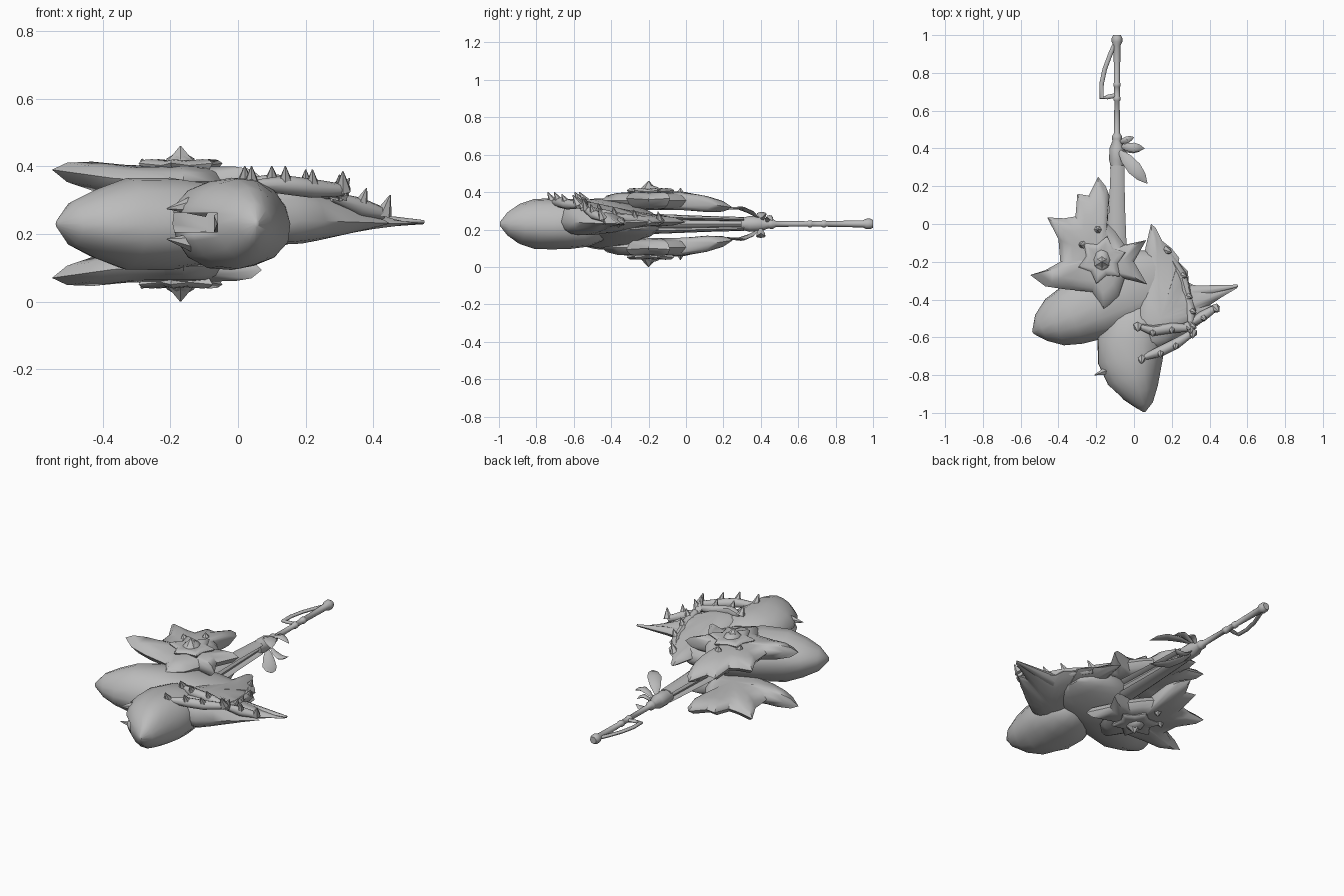
import bpy, bmesh, math
from mathutils import Vector

if "Cube" in bpy.data.objects:
    bpy.data.objects.remove(bpy.data.objects["Cube"])

MID = 0.23  # height of the mirror plane
grey = bpy.data.materials.new("plain_grey")
grey.diffuse_color = (0.5, 0.5, 0.5, 1)
grey.use_nodes = True
grey.node_tree.nodes["Principled BSDF"].inputs["Base Color"].default_value = grey.diffuse_color


def clamp(v, lo, hi):
    return max(lo, min(hi, v))


def finish(name, bm, angle=45):
    bmesh.ops.recalc_face_normals(bm, faces=bm.faces)
    me = bpy.data.meshes.new(name)
    bm.to_mesh(me)
    bm.free()
    ob = bpy.data.objects.new(name, me)
    bpy.context.collection.objects.link(ob)
    me.materials.append(grey)
    bpy.ops.object.select_all(action='DESELECT')
    bpy.context.view_layer.objects.active = ob
    ob.select_set(True)
    bpy.ops.object.shade_smooth_by_angle(angle=math.radians(angle))
    return ob


def loft(name, rings, sides=12, wobble=0.0):
    """Skin elliptical rings; each ring is (x, y, z, half width, half height)."""
    bm = bmesh.new()
    pts = [Vector(r[:3]) for r in rings]
    loops = []
    for i, r in enumerate(rings):
        d = (pts[min(i + 1, len(pts) - 1)] - pts[max(i - 1, 0)]).normalized()
        side = d.cross(Vector((0, 0, 1))).normalized()
        up = side.cross(d)
        loop = []
        for k in range(sides):
            a = math.tau * k / sides
            w = 1 + wobble * math.cos(4 * a + i * 0.5)
            loop.append(bm.verts.new(pts[i] + side * r[3] * w * math.cos(a) + up * r[4] * w * math.sin(a)))
        loops.append(loop)
    for a, b in zip(loops, loops[1:]):
        for k in range(sides):
            j = (k + 1) % sides
            bm.faces.new((a[k], a[j], b[j], b[k]))
    bm.faces.new(loops[0])
    bm.faces.new(loops[-1])
    return finish(name, bm)


def domed_plate(name, outline, center, height, outer, inner, flip=1, scale=lambda x, y: 1):
    """Sharp-edged plate that swells towards its centre, by its own amount on each side."""
    bm = bmesh.new()
    c = Vector(center)

    def ring(f, t):
        out = []
        for x, y in outline:
            px, py = c.x + (x - c.x) * f, c.y + (y - c.y) * f
            out.append(bm.verts.new((px, py, MID + flip * (height(px, py) + t * scale(px, py)))))
        return out
    edge = ring(1, 0)
    n = len(outline)
    for thick in (outer, -inner):
        prev = edge
        for f, t in ((0.88, 0.6), (0.68, 0.9), (0.4, 1)):
            cur = ring(f, t * thick)
            for k in range(n):
                j = (k + 1) % n
                bm.faces.new((prev[k], prev[j], cur[j], cur[k]))
            prev = cur
        tip = bm.verts.new((c.x, c.y, MID + flip * (height(c.x, c.y) + thick * scale(c.x, c.y))))
        for k in range(n):
            bm.faces.new((prev[k], prev[(k + 1) % n], tip))
    return finish(name, bm)


def thorn(name, base, tip, radius):
    bm = bmesh.new()
    b, t = Vector(base), Vector(tip)
    rot = (t - b).to_track_quat('Z', 'Y').to_matrix().to_4x4()
    rot.translation = (b + t) / 2
    bmesh.ops.create_cone(bm, segments=6, radius1=radius, radius2=0.002, depth=(t - b).length,
                          cap_ends=True, matrix=rot)
    return finish(name, bm)


# Handle with pommel, rings and bulbous collar
HX = -0.09
profile = [(1.0, .020), (.985, .028), (.965, .028), (.945, .019), (.75, .015), (.745, .019), (.73, .019),
           (.725, .015), (.675, .015), (.67, .019), (.655, .019), (.65, .014), (.48, .016), (.465, .026),
           (.45, .026), (.44, .024), (.40, .040), (.34, .042), (.31, .035), (.295, .036)]
loft("handle", [(HX, y, MID, r, r) for y, r in profile], 12)

# Hand loop beside the handle
loop_path = [(-.10, .955), (-.125, .90), (-.155, .82), (-.172, .74), (-.172, .668), (-.14, .672), (-.10, .68)]
loft("hand_loop", [(x, y, MID, .012, .009) for x, y in loop_path], 8)

# Neck made from two parallel bars plus a core
for s in (1, -1):
    loft("neck_bar", [(HX + .003, .31, MID + s * .025, .036, .012), (HX, .1, MID + s * .03, .042, .013),
                      (HX, -.1, MID + s * .035, .05, .016), (HX, -.35, MID + s * .04, .06, .02)], 8)
loft("neck_core", [(HX, .31, MID, .022, .018), (HX, -.3, MID, .04, .03)], 8)

# Leaves around the collar
leaves = [((-.08, .43, 0), (0, .46, .015), .018), ((-.07, .41, .02), (.055, .40, .03), .026),
          ((-.07, .40, -.02), (.05, .40, -.05), .026), ((-.08, .39, .03), (.07, .215, .075), .038),
          ((-.08, .39, -.03), (.07, .215, -.07), .038)]
for b, t, w in leaves:
    b, t = Vector(b), Vector(t)
    rings = []
    for f, k in ((0, .2), (.25, .8), (.55, 1), (.8, .7), (1, .05)):
        p = b.lerp(t, f)
        rings.append((p.x, p.y, MID + p.z + math.copysign(.03, p.z) * math.sin(f * math.pi), w * k, .009 * k))
    loft("leaf", rings, 8)

# Left bulb, flattening towards a blunt rounded back end
loft("left_bulb", [(-.535, -.575, MID, .008, .01), (-.49, -.55, MID, .075, .065), (-.42, -.52, MID, .13, .10),
                   (-.33, -.485, MID, .16, .135), (-.20, -.43, MID, .185, .138), (-.05, -.36, MID, .205, .115),
                   (.06, -.31, MID, .19, .085), (.13, -.285, MID, .155, .065), (.175, -.275, MID, .115, .05),
                   (.205, -.27, MID, .06, .03)], 16, .03)
for x, y in ((-.43, -.40), (-.47, -.45), (-.505, -.50)):
    thorn("bulb_tooth", (x + .09, y - .01, MID + .02), (x - .01, y - .04, MID + .02), .045)

# Front bulb with a slot-shaped mouth
front = loft("front_bulb", [(.055, -.995, MID, .006, .01), (.05, -.955, MID, .05, .06),
                            (.03, -.89, MID, .10, .105), (.0, -.81, MID, .148, .133),
                            (-.02, -.72, MID, .178, .138), (-.02, -.62, MID, .178, .137),
                            (.0, -.52, MID, .15, .125), (.01, -.44, MID, .10, .09), (.01, -.40, MID, .03, .03)],
             16, .03)
bm = bmesh.new()
bmesh.ops.create_cube(bm, size=1)
for v in bm.verts:
    v.co = Vector((-.17 + v.co.x * .22, -.82 + v.co.y * .3, MID + .004 + v.co.z * .055))
cutter = finish("mouth_cutter", bm)
cutter.hide_render = True
cutter.hide_viewport = True
mod = front.modifiers.new("mouth", 'BOOLEAN')
mod.operation = 'DIFFERENCE'
mod.solver = 'EXACT'
mod.object = cutter
for s in (1, -1):
    thorn("lip_tooth", (-.10, -.76, MID + s * .06), (-.21, -.80, MID + s * .045), .04)
for x, y in ((-.06, -.875), (-.01, -.925)):
    thorn("front_tooth", (x + .03, y + .08, MID), (x, y - .015, MID), .05)

# Spiked fan blade on the right, thick beside the front bulb and thin elsewhere
fan = [(.09, 0), (.115, -.02), (.15, -.09), (.20, -.13), (.24, -.18), (.235, -.2), (.285, -.25), (.29, -.31),
       (.33, -.33), (.43, -.33), (.55, -.325), (.545, -.34), (.46, -.39), (.40, -.43), (.45, -.44), (.39, -.49),
       (.36, -.52), (.32, -.55), (.26, -.60), (.18, -.66), (.06, -.69), (-.02, -.5), (.02, -.3), (.06, -.13)]
domed_plate("fan_blade", fan, (.14, -.5), lambda x, y: .01 * clamp((.5 - x) / .3, 0, 1), .105, .07, 1,
            lambda x, y: clamp((.52 - x) / .34, .1, 1) * clamp(.4 + (-y - .2) * 2, .4, 1))
loft("fan_spike", [(.20, -.37, MID + .01, .05, .04), (.36, -.355, MID + .01, .03, .024),
                   (.55, -.327, MID + .005, .006, .006)], 8)

# Thorny vines over the fan; each ends with an outward thorn direction
vines = [([(.02, -.54, .35), (.10, -.565, .35), (.20, -.55, .335), (.30, -.55, .32)], (0, -.03)),
         ([(.04, -.71, .345), (.14, -.675, .345), (.22, -.635, .335), (.31, -.575, .33)], (0, -.03)),
         ([(.30, -.54, .31), (.30, -.46, .285), (.28, -.38, .265), (.25, -.27, .25), (.17, -.14, .24)], (.03, -.01)),
         ([(.28, -.54, .31), (.36, -.49, .28), (.43, -.445, .26)], (.02, -.02))]
for path, (ox, oy) in vines:
    n = len(path)
    loft("vine", [(x, y, z, r, r) for (x, y, z), r in
                  zip(path, [.014] + [.028] * (n - 2) + [.018])], 8)
    for x, y, z in path:
        thorn("vine_thorn", (x, y, z), (x + ox, y + oy, min(z + .055, .40)), .026)

# Paired flowers, above and below
star = [(-.19, .25), (-.15, .20), (-.13, .15), (-.14, .0), (-.10, -.04), (-.05, -.11), (.065, -.085), (.0, -.2),
        (.07, -.32), (-.05, -.29), (-.08, -.38), (-.16, -.455), (-.22, -.36), (-.37, -.345), (-.47, -.33),
        (-.55, -.27), (-.47, -.245), (-.39, -.2), (-.40, -.08), (-.46, .035), (-.37, .03), (-.31, .04),
        (-.30, .16), (-.24, .15)]
for s in (1, -1):
    domed_plate("flower", star, (-.18, -.18),
                lambda x, y: .125 - .15 * max(0, y) + .14 * max(0, -x - .3) + .1 * max(0, x + .05), .045, .05, s)
    # raised inner blossom
    inner = []
    for k in range(12):
        a, r = math.tau * k / 12 + .3, (.13, .085)[k % 2]
        inner.append((-.17 + r * math.cos(a), -.19 + r * math.sin(a)))
    domed_plate("inner_blossom", inner, (-.17, -.19),
                lambda x, y: .16 + .15 * math.hypot(x + .17, y + .19), .02, .03, s)
    loft("flower_knob", [(-.17, -.25, MID + s * .17, .012, .012), (-.17, -.23, MID + s * .17, .038, .03),
                         (-.17, -.19, MID + s * .17, .05, .04), (-.17, -.15, MID + s * .17, .035, .028),
                         (-.17, -.13, MID + s * .17, .01, .01)], 10)
    thorn("flower_tip", (-.17, -.2, MID + s * .18), (-.17, -.2, MID + s * .23), .05)
    for x, y in ((-.27, -.11), (-.19, -.03)):
        thorn("flower_thorn", (x, y, MID + s * .15), (x + (x + .17) * .15, y, MID + s * .192), .035)
